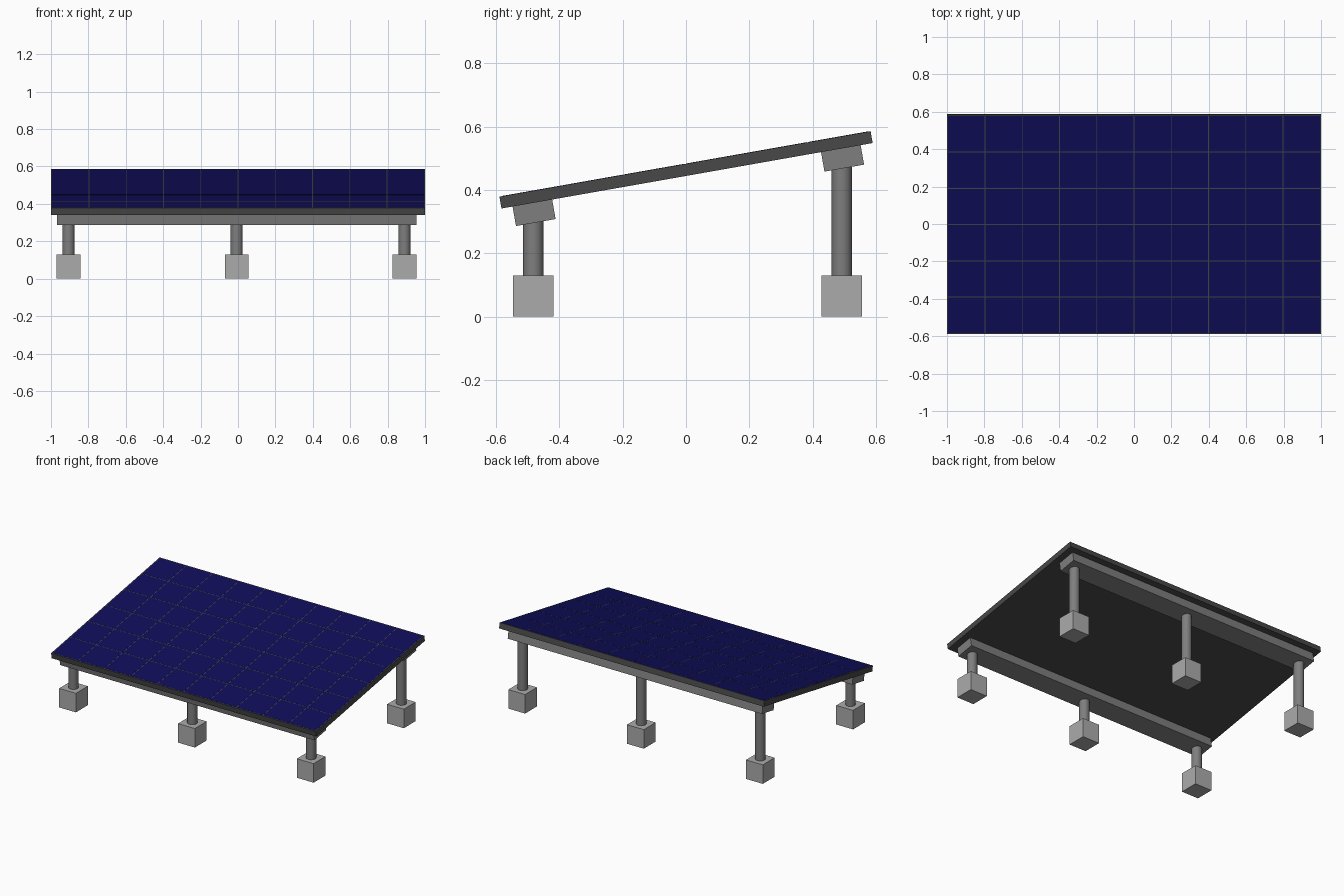
import bpy, bmesh, math
from mathutils import Matrix, Vector

if "Cube" in bpy.data.objects:
    bpy.data.objects.remove(bpy.data.objects["Cube"])

TILT = Matrix.Translation((0, 0, 0.464)) @ Matrix.Rotation(math.radians(10), 4, 'X')


def material(name, r, g, b):
    m = bpy.data.materials.new(name)
    m.diffuse_color = (r, g, b, 1)
    m.use_nodes = True
    m.node_tree.nodes["Principled BSDF"].inputs["Base Color"].default_value = m.diffuse_color
    return m


frame_mat = material("dark_frame", 0.065, 0.065, 0.065)
cell_mat = material("blue_cell", 0.005, 0.004, 0.1)
steel_mat = material("steel", 0.21, 0.21, 0.21)
concrete_mat = material("concrete", 0.41, 0.41, 0.41)


def boxes(name, parts, mat, matrix=Matrix()):
    """One object made of boxes given as (centre, size)."""
    bm = bmesh.new()
    for centre, size in parts:
        bmesh.ops.create_cube(bm, size=1, matrix=Matrix.Translation(centre)
                              @ Matrix.Diagonal((*size, 1)))
    mesh = bpy.data.meshes.new(name)
    bm.to_mesh(mesh)
    bm.free()
    mesh.materials.append(mat)
    ob = bpy.data.objects.new(name, mesh)
    ob.matrix_world = matrix
    bpy.context.collection.objects.link(ob)
    return ob


def post(name, x, y, z0, z1, radius):
    bpy.ops.mesh.primitive_cylinder_add(vertices=32, radius=radius, depth=z1 - z0,
                                        location=(x, y, (z0 + z1) / 2))
    ob = bpy.context.object
    ob.name = name
    ob.data.materials.append(steel_mat)
    bpy.ops.object.shade_smooth_by_angle()


# Tilted panel frame
W, L = 2.0, 1.19
boxes("panel_frame", [((0, 0, -0.0005), (W, L, 0.038))], frame_mat, TILT)

# Grid of solar cells, set just proud of the frame
cols, rows, border, gap = 10, 6, 0.004, 0.005
px, py = (W - 2 * border) / cols, (L - 2 * border) / rows
cells = [(((i - (cols - 1) / 2) * px, (j - (rows - 1) / 2) * py, 0.018),
          (px - gap, py - gap, 0.0024))
         for i in range(cols) for j in range(rows)]
boxes("solar_cells", cells, cell_mat, TILT)

# Rails under the panel, with posts and footings
for side, u, y in (("front", -0.496, -0.482), ("back", 0.493, 0.492)):
    boxes(side + "_rail", [((-0.007, u, -0.05), (1.922, 0.127, 0.064))], steel_mat, TILT)
    hub = TILT @ Vector((0, u, -0.05))
    for place, x in (("left", -0.906), ("middle", -0.007), ("right", 0.89)):
        post(f"{side}_{place}_post", x, y, 0.12, hub.z, 0.032)
        boxes(f"{side}_{place}_footing", [((x, y, 0.065), (0.127, 0.128, 0.13))], concrete_mat)
